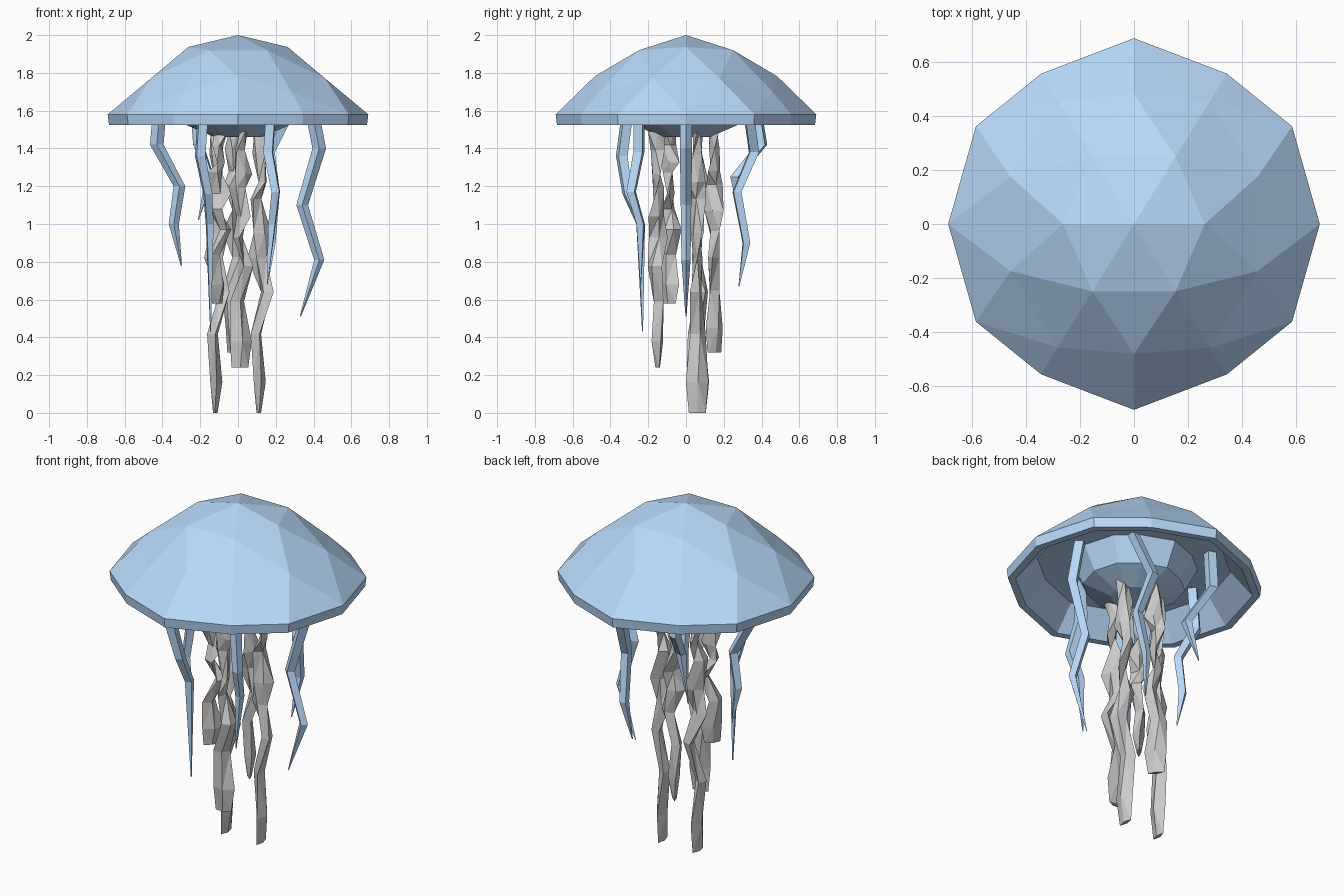
import bpy, bmesh, math
from mathutils import Vector
from itertools import product, combinations

if "Cube" in bpy.data.objects:
    bpy.data.objects.remove(bpy.data.objects["Cube"])

blue = bpy.data.materials.new("bell_blue")
blue.diffuse_color = (0.48, 0.69, 0.94, 1)
blue.use_nodes = True
blue.node_tree.nodes["Principled BSDF"].inputs["Base Color"].default_value = blue.diffuse_color


def finish(name, bm, mat=None):
    bmesh.ops.recalc_face_normals(bm, faces=bm.faces)
    me = bpy.data.meshes.new(name)
    bm.to_mesh(me)
    bm.free()
    ob = bpy.data.objects.new(name, me)
    bpy.context.collection.objects.link(ob)
    if mat:
        me.materials.append(mat)
    return ob


def strand(name, rings, mat=None):
    """Four-sided tube through rings of (centre, half width, half depth, turn)."""
    bm = bmesh.new()
    loops = []
    for c, rx, ry, turn in rings:
        loop = []
        for k in range(4):
            x, y = [(rx, 0), (0, ry), (-rx, 0), (0, -ry)][k]
            ct, st = math.cos(turn), math.sin(turn)
            loop.append(bm.verts.new((c[0] + x * ct - y * st, c[1] + x * st + y * ct, c[2])))
        loops.append(loop)
    for a, b in zip(loops, loops[1:]):
        for k in range(4):
            j = (k + 1) % 4
            bm.faces.new((a[k], a[j], b[j], b[k]))
    bm.faces.new(loops[0])
    bm.faces.new(loops[-1])
    bmesh.ops.triangulate(bm, faces=bm.faces)
    return finish(name, bm, mat)


# Bell: upper half of a once-divided icosahedron lying on its two-fold axis
p, q = 0.5257, 0.8507
ico = []
for s, t in product((1, -1), repeat=2):
    ico += [Vector((s * p, 0, t * q)), Vector((s * q, t * p, 0)), Vector((0, s * q, t * p))]
mids = [(a + b).normalized() for a, b in combinations(ico, 2) if (a - b).length < 1.1]
bm = bmesh.new()
for v in ico + mids:
    bm.verts.new(v)
bmesh.ops.convex_hull(bm, input=bm.verts[:])
bmesh.ops.bisect_plane(bm, geom=bm.verts[:] + bm.edges[:] + bm.faces[:], dist=1e-3,
                       plane_co=(0, 0, 0), plane_no=(0, 0, 1), clear_inner=True)
for v in bm.verts:
    h = v.co.z
    r = 0.69 if h < 0.1 else 0.567 if h < 0.6 else 0.5
    z = 1.58 + h * (0.42 if h > 0.6 else 0.385)
    v.co = (v.co.x * r, v.co.y * r, z)

# Rim band, hollow underside and central hub, stepped in from the rim loop
edges = [e for e in bm.edges if e.is_boundary]
scale = 1.0
for s, z in [(0.99, 1.525), (0.93, 1.525), (0.76, 1.66), (0.5, 1.66), (0.4, 1.525), (0.18, 1.46)]:
    new = bmesh.ops.extrude_edge_only(bm, edges=edges)["geom"]
    for v in [g for g in new if isinstance(g, bmesh.types.BMVert)]:
        v.co = (v.co.x * s / scale, v.co.y * s / scale, z)
    edges = [g for g in new if isinstance(g, bmesh.types.BMEdge)]
    scale = s
bmesh.ops.edgeloop_fill(bm, edges=edges)
finish("bell", bm, blue)

# Outer tentacles: bent, tapering to a point
tentacles = {
    "left": [(-.41, 0, 1.66), (-.43, 0, 1.42), (-.31, 0, 1.2), (-.34, 0, 1.0), (-.30, 0, .78)],
    "right": [(.38, 0, 1.66), (.43, 0, 1.4), (.34, 0, 1.1), (.43, 0, .81), (.33, 0, .51)],
    "front_left": [(-.18, -.30, 1.66), (-.20, -.34, 1.36), (-.16, -.31, 1.16),
                   (-.15, -.24, 1.0), (-.145, -.23, .43)],
    "front_right": [(.18, -.25, 1.66), (.16, -.25, 1.38), (.20, -.29, 1.17),
                    (.18, -.24, 1.0), (.155, -.24, .68)],
    "back_left": [(-.23, .36, 1.66), (-.21, .40, 1.42), (-.15, .26, 1.25), (-.21, .29, 1.02)],
    "back_right": [(.28, .33, 1.6), (.17, .36, 1.38), (.20, .27, 1.17),
                   (.18, .32, .9), (.155, .28, .67)],
}
for side, path in tentacles.items():
    widths = [.036, .036, .031, .027][:len(path) - 1] + [.003]
    strand("tentacle_" + side,
           [(c, w, w * .9, math.atan2(path[0][1], path[0][0])) for c, w in zip(path, widths)], blue)

# Oral arms: flattened, twisting zigzag ribbons (foot x, foot y, foot z, turn)
arms = [(-.12, .06, 0, 1.5), (.11, .06, 0, 1.6), (.01, -.15, .24, .2),
        (-.11, -.09, .58, .9), (-.03, .15, .32, 2.2)]
zig = [0, .005, -.015, .045, -.01, .02, -.015, .02, 0, .02]
wide = [.045, .06, .045, .045, .05, .055, .045, .05, .04, .045]
thin = [.012, .032, .03, .03, .025, .02, .03, .022, .028, .02]
twist = [0, .1, .4, .8, 1.5, 2.1, 2.8, 3.4, 4.1, 4.7]
level = [0, .11, .28, .43, .55, .64, .76, .82, .92, 1]
for n, (x, y, foot, turn) in enumerate(arms):
    rings = [((x + o, y + o * .5 * math.cos(n * 2), foot + (1.49 - foot) * l), w, t, turn + a)
             for o, w, t, a, l in zip(zig, wide, thin, twist, level)]
    strand("oral_arm_%d" % (n + 1), rings)
